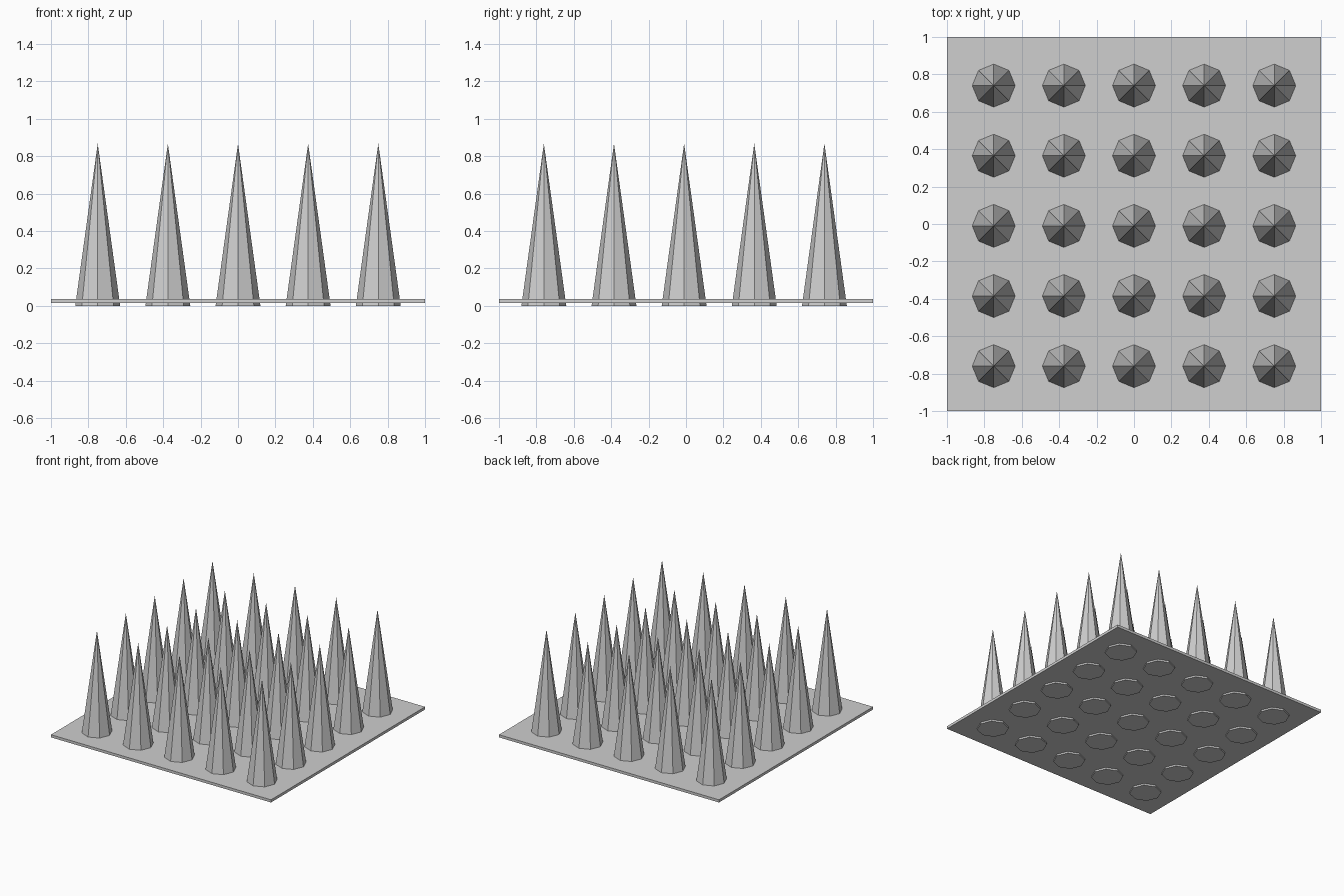
import bpy

cube = bpy.data.objects.get("Cube")
if cube:
    bpy.data.objects.remove(cube, do_unlink=True)

# Single flat grey
grey = bpy.data.materials.new("light grey")
grey.use_nodes = True
colour = (0.62, 0.62, 0.62, 1)
grey.diffuse_color = colour
grey.node_tree.nodes["Principled BSDF"].inputs["Base Color"].default_value = colour

PLATE_BOTTOM, PLATE_TOP = 0.015, 0.037
SPIKE_RADIUS, SPIKE_HEIGHT = 0.12, 0.868
SPACING, Y_SHIFT = 0.375, -0.01

# Thin square base plate
bpy.ops.mesh.primitive_cube_add(size=1, location=(0, 0, (PLATE_BOTTOM + PLATE_TOP) / 2))
plate = bpy.context.object
plate.name = "base_plate"
plate.scale = (2, 2, PLATE_TOP - PLATE_BOTTOM)
bpy.ops.object.transform_apply(location=False, rotation=False, scale=True)
plate.data.materials.append(grey)

# Eight-sided spike, poking slightly through the plate
bpy.ops.mesh.primitive_cone_add(vertices=8, radius1=SPIKE_RADIUS, radius2=0, depth=SPIKE_HEIGHT)
first = bpy.context.object
first.data.name = "spike"
first.data.materials.append(grey)

# Five by five grid of spikes sharing one mesh
for row in range(5):
    for col in range(5):
        spike = first
        if row or col:
            spike = bpy.data.objects.new("spike", first.data)
            bpy.context.collection.objects.link(spike)
        spike.name = f"spike_row{row + 1}_column{col + 1}"
        spike.location = ((col - 2) * SPACING, (row - 2) * SPACING + Y_SHIFT, SPIKE_HEIGHT / 2)
